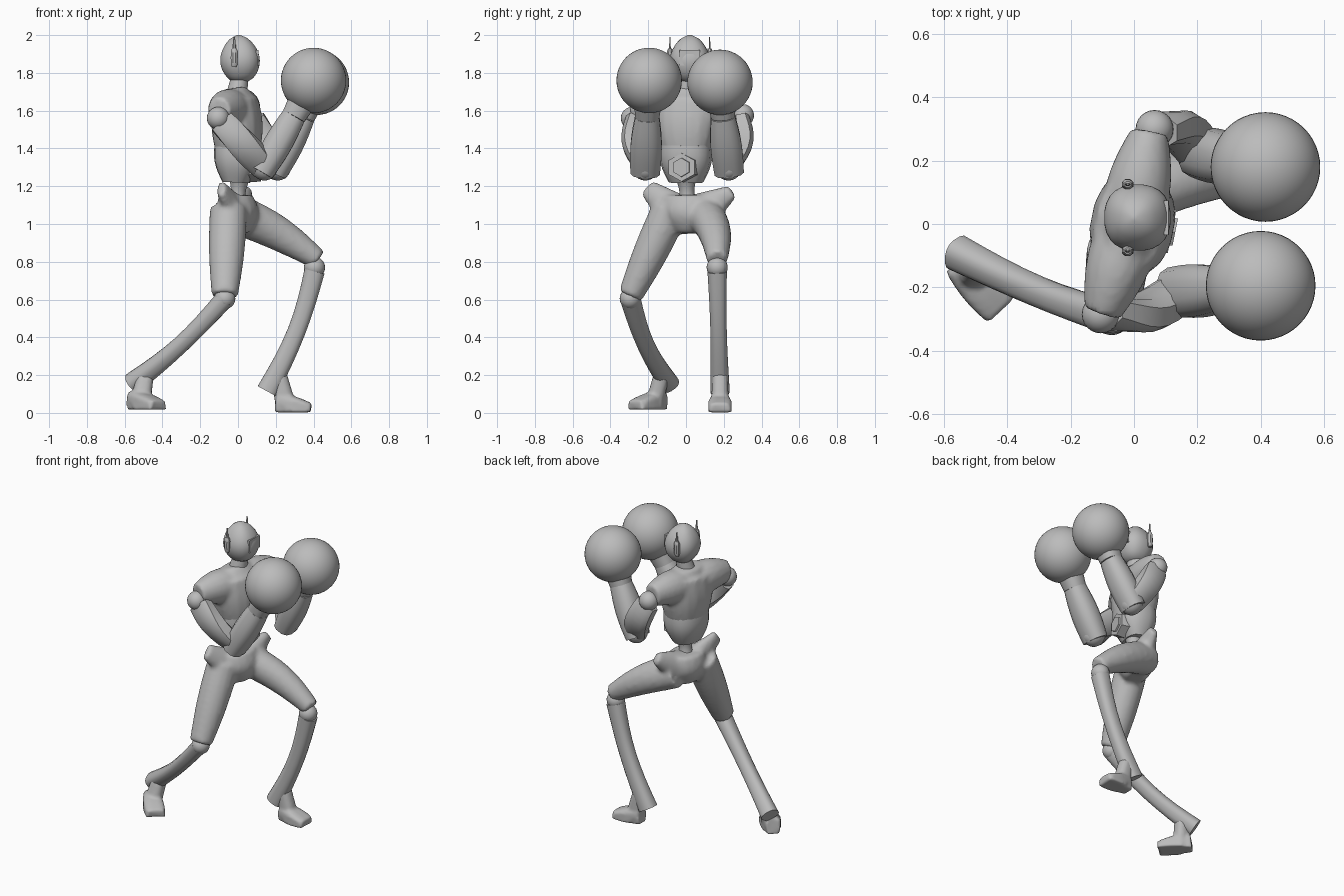
import bpy, bmesh
from math import cos, sin, pi, radians, copysign
from mathutils import Vector

if "Cube" in bpy.data.objects:
    bpy.data.objects.remove(bpy.data.objects["Cube"])

shade = (0.5, 0.5, 0.5, 1)
grey = bpy.data.materials.new("plain grey")
grey.use_nodes = True
grey.diffuse_color = shade
grey.node_tree.nodes["Principled BSDF"].inputs["Base Color"].default_value = shade

FORWARD, UP = Vector((1, 0, 0)), Vector((0, 0, 1))
CHEST_FORWARD = Vector((1, -.2, 0))
STRAIGHT = Vector((0, 0, 0))


def finish(name, bm):
    """Turn a bmesh into a smooth object with sharp edges kept."""
    bmesh.ops.recalc_face_normals(bm, faces=bm.faces)
    mesh = bpy.data.meshes.new(name)
    bm.to_mesh(mesh)
    bm.free()
    mesh.materials.append(grey)
    ob = bpy.data.objects.new(name, mesh)
    bpy.context.collection.objects.link(ob)
    bpy.ops.object.select_all(action="DESELECT")
    ob.select_set(True)
    bpy.context.view_layer.objects.active = ob
    bpy.ops.object.shade_smooth_by_angle(angle=radians(40))
    return ob


def add_limb(bm, start, end, size, end_size, bulge=0, fullness=1, bow=STRAIGHT,
             facing=FORWARD, sides=16, boxy=1, steps=8):
    """Tapered tube; sizes are (half width, half depth), boxy below one squares it."""
    start, end, bow = Vector(start), Vector(end), Vector(bow)
    size, end_size = Vector(size), Vector(end_size)
    swell = [max(0, sin(pi * i / steps)) for i in range(steps + 1)]
    centres = [start.lerp(end, i / steps) + bow * swell[i] for i in range(steps + 1)]
    rings = []
    for i, centre in enumerate(centres):
        along = centres[min(i + 1, steps)] - centres[max(i - 1, 0)]
        across = along.cross(facing).normalized()
        outward = across.cross(along).normalized()
        width, depth = size.lerp(end_size, i / steps)
        extra = bulge * swell[i] ** fullness
        ring = []
        for k in range(sides):
            turn = 2 * pi * (k + .5) / sides
            c, s = [copysign(abs(q) ** boxy, q) for q in (cos(turn), sin(turn))]
            ring.append(bm.verts.new(centre + across * c * (width + extra)
                                     + outward * s * (depth + extra)))
        rings.append(ring)
    for low, high in zip(rings, rings[1:]):
        for k in range(sides):
            j = (k + 1) % sides
            bm.faces.new((low[k], low[j], high[j], high[k]))
    bm.faces.new(rings[0])
    bm.faces.new(rings[-1])


def limb(name, *args, **options):
    bm = bmesh.new()
    add_limb(bm, *args, **options)
    return finish(name, bm)


def ball(name, centre, radius, segments=24):
    bm = bmesh.new()
    bmesh.ops.create_uvsphere(bm, u_segments=segments, v_segments=segments // 2, radius=radius)
    bmesh.ops.translate(bm, verts=bm.verts, vec=centre)
    return finish(name, bm)


def blend(name, bm, voxel, rounds):
    """Fuse overlapping tubes into one skin."""
    ob = finish(name, bm)
    fuse = ob.modifiers.new("fuse", "REMESH")
    fuse.mode, fuse.voxel_size, fuse.use_smooth_shade = "VOXEL", voxel, True
    soften = ob.modifiers.new("soften", "SMOOTH")
    soften.factor, soften.iterations = .5, rounds


# Head, visor, neck and ear pods with antennas
head_y = .02
limb("head", (.02, head_y, 1.75), (0, head_y, 2), (.03, .03), (.01, .01),
     bulge=.085, fullness=.6, boxy=.85, sides=24, steps=14)
limb("visor", (.104, head_y, 1.84), (.102, head_y, 1.92), (.06, .008), (.06, .008), sides=4, boxy=.3)
limb("neck", (-.01, 0, 1.66), (.01, head_y, 1.78), (.06, .06), (.05, .045))
for side, sign in (("right", -1), ("left", 1)):
    y = head_y + sign * .105
    pod, tip = Vector((-.02, y, 1.83)), Vector((-.02, y, 1.99))
    limb(side + "_ear_pod", pod, pod + UP * .1, (.01, .012), (.01, .012), bulge=.008, fullness=.3, sides=8)
    limb(side + "_antenna", pod + UP * .08, tip, (.006, .012), (.003, .004), sides=6)

# Chest with short sleeves
right_sleeve, left_sleeve = Vector((-.1, -.28, 1.6)), Vector((.05, .29, 1.61))
bm = bmesh.new()
add_limb(bm, (0, 0, 1.38), (-.01, 0, 1.67), (.13, .115), (.16, .11), bulge=.02,
         facing=CHEST_FORWARD, boxy=.85)
add_limb(bm, (-.01, 0, 1.65), (-.02, 0, 1.72), (.17, .11), (.09, .06), facing=CHEST_FORWARD)
for sleeve in (right_sleeve, left_sleeve):
    add_limb(bm, (-.01, 0, 1.6), sleeve, (.1, .1), (.06, .07), bulge=.02, bow=(0, 0, .01), facing=UP)
blend("chest", bm, .014, 3)

# Abdomen, belly plate and waist
limb("abdomen", (-.01, 0, 1.22), (0, 0, 1.42), (.09, .07), (.135, .12), bulge=.02,
     facing=CHEST_FORWARD, boxy=.8)
belly = Vector((.05, -.01, 1.3))
limb("belly_plate", belly, belly + CHEST_FORWARD * .07, (.09, .08), (.08, .075), facing=UP, sides=6, steps=1)
limb("belly_hexagon", belly, belly + CHEST_FORWARD * .08, (.06, .06), (.05, .05), facing=UP, sides=6, steps=1)
limb("waist", (-.01, .01, 1.05), (.01, 0, 1.27), (.08, .08), (.07, .07), bulge=-.035)

# Trousers: pelvis, flared hips and both thighs
right_knee, left_knee = Vector((-.07, -.295, .605)), Vector((.405, .165, .77))
bm = bmesh.new()
add_limb(bm, (-.01, .01, 1.15), (0, .01, .95), (.13, .085), (.06, .06), bulge=.04, facing=CHEST_FORWARD)
add_limb(bm, (-.09, -.205, 1.19), (-.02, -.06, 1.07), (.05, .025), (.1, .07))
add_limb(bm, (.05, .245, 1.17), (.01, .08, 1.07), (.04, .025), (.1, .08))
add_limb(bm, (-.05, -.08, 1.08), right_knee + UP * .015, (.1, .1), (.065, .07), bulge=.01)
add_limb(bm, (0, .1, 1.05), left_knee + Vector((.02, 0, .04)), (.1, .11), (.055, .055),
         bulge=.01, bow=(0, .02, .02))
blend("trousers", bm, .014, 5)

# Knees and shins, cut square at the heels
ball("right_knee", right_knee, .056)
ball("left_knee", left_knee, .056)
limb("right_shin", right_knee, (-.56, -.09, .155), (.055, .05), (.055, .055), bulge=-.008,
     bow=(.01, -.02, -.02), boxy=.8)
limb("left_shin", left_knee - UP * .02, (.155, .18, .115), (.052, .055), (.052, .058), bulge=-.008,
     bow=(.03, 0, 0), boxy=.8)


def foot(name, heel, toe, ankle):
    """Wedge from heel to toe with an ankle post, flat underneath."""
    heel, toe, ankle = Vector(heel), Vector(toe), Vector(ankle)
    bm = bmesh.new()
    add_limb(bm, heel + UP * .07, toe + UP * .03, (.045, .035), (.06, .022), bulge=.01,
             facing=UP, sides=12, boxy=.7)
    add_limb(bm, heel.lerp(toe, .3) + UP * .03, ankle, (.048, .055), (.042, .045), sides=12, boxy=.8)
    for v in bm.verts:
        if v.co.z < heel.z + .045:
            v.co.z = heel.z + .003
    blend(name, bm, .01, 2)


foot("right_foot", (-.56, -.125, .015), (-.42, -.27, .015), (-.49, -.13, .2))
foot("left_foot", (.2, .18, 0), (.385, .18, 0), (.215, .18, .2))


def arm(side, shoulder, elbow, wrist, glove, flare):
    """Shoulder ball, boxy upper arm, tapered forearm and round glove."""
    shoulder, elbow, wrist, glove = map(Vector, (shoulder, elbow, wrist, glove))
    ball(side + "_shoulder", shoulder, .06)
    limb(side + "_upper_arm", shoulder.lerp(elbow, .08), elbow, (.045, .07), (.05, .07),
         bulge=.008, bow=(0, flare, 0), sides=8, boxy=.6)
    ball(side + "_elbow", elbow, .07)
    limb(side + "_forearm", elbow.lerp(wrist, -.1), wrist, (.08, .065), (.065, .065),
         bulge=.012, sides=12, boxy=.8)
    limb(side + "_cuff", wrist, wrist.lerp(glove, .4), (.065, .065), (.075, .075), sides=12, boxy=.8)
    ball(side + "_glove", glove, .173, 48)


arm("right", (-.105, -.285, 1.56), (.14, -.215, 1.3), (.295, -.205, 1.57), (.4, -.195, 1.76), -.035)
arm("left", (.065, .3, 1.575), (.21, .225, 1.3), (.345, .195, 1.57), (.415, .18, 1.75), .04)
